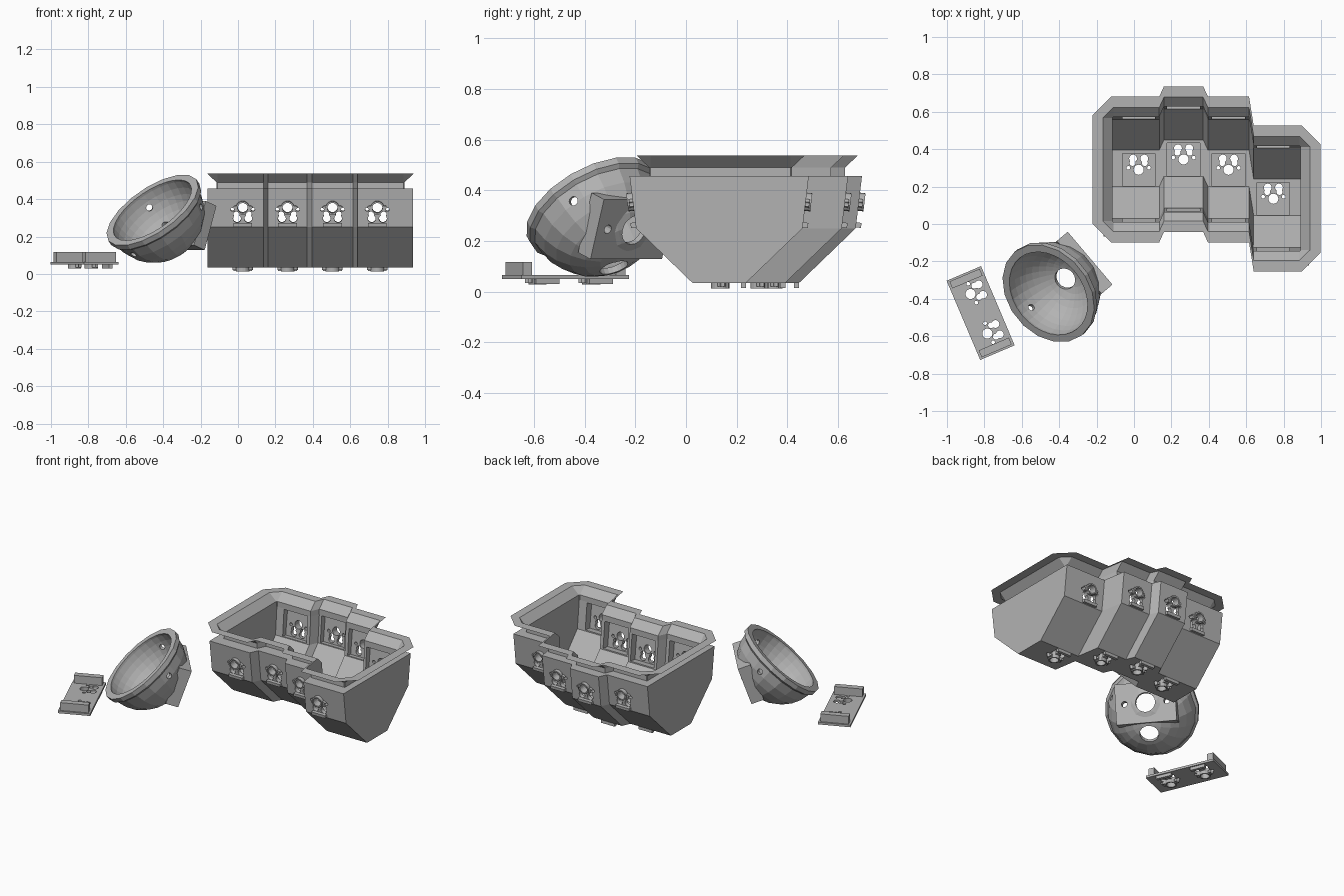
import bpy, bmesh
from math import sin, cos, pi, radians
from mathutils import Matrix, Vector

if "Cube" in bpy.data.objects:
    bpy.data.objects.remove(bpy.data.objects["Cube"])

grey = bpy.data.materials.new("plain grey")
grey.use_nodes = True
grey.diffuse_color = (0.45, 0.45, 0.45, 1)
grey.node_tree.nodes["Principled BSDF"].inputs["Base Color"].default_value = (0.45, 0.45, 0.45, 1)


def finish(bm, name):
    bmesh.ops.recalc_face_normals(bm, faces=bm.faces)
    mesh = bpy.data.meshes.new(name)
    bm.to_mesh(mesh)
    bm.free()
    mesh.materials.append(grey)
    ob = bpy.data.objects.new(name, mesh)
    bpy.context.scene.collection.objects.link(ob)
    return ob


def boolean(ob, tool, operation):
    mod = ob.modifiers.new("cut", 'BOOLEAN')
    mod.operation, mod.object, mod.solver = operation, tool, 'EXACT'
    mod.use_self = True
    tool.hide_render = True
    bpy.context.view_layer.update()
    result = bpy.data.meshes.new_from_object(ob.evaluated_get(bpy.context.evaluated_depsgraph_get()))
    ob.modifiers.clear()
    ob.data = result
    bpy.data.objects.remove(tool)


def bridge(bm, loops, caps=True):
    """Skin a series of closed loops with equal point counts."""
    rows = [[bm.verts.new(p) for p in loop] for loop in loops]
    n = len(rows[0])
    for a, b in zip(rows, rows[1:]):
        for i in range(n):
            j = (i + 1) % n
            bm.faces.new((a[i], a[j], b[j], b[i]))
    if caps:
        bm.faces.new(rows[0])
        bm.faces.new(rows[-1])


def box(bm, M, centre, size):
    bmesh.ops.create_cube(bm, size=1, matrix=M @ Matrix.Translation(centre) @ Matrix.Diagonal((*size, 1)))


def rod(bm, M, u, v, r, n0, n1, sides=20):
    bmesh.ops.create_cone(bm, cap_ends=True, segments=sides, radius1=r, radius2=r, depth=n1 - n0,
                          matrix=M @ Matrix.Translation((u, v, (n0 + n1) / 2)))


def frame(origin, v, n):
    """Local axes: third axis points out of the part."""
    n = Vector(n).normalized()
    v = Vector(v)
    v = (v - n * v.dot(n)).normalized()
    M = Matrix((v.cross(n), v, n)).transposed().to_4x4()
    M.translation = Vector(origin)
    return M


def key_socket(bosses, cuts, M, pocket=True):
    """Bosses outside, switch holes and a square pocket inside."""
    rod(bosses, M, 0, 0, 0.036, -0.01, 0.022)
    for s in (-1, 1):
        rod(bosses, M, s * 0.04, 0.005, 0.016, -0.01, 0.015, 12)
        rod(cuts, M, s * 0.055, 0.01, 0.01, -0.1, 0.05, 12)
        rod(cuts, M, s * 0.033, 0.036, 0.016, -0.1, 0.05, 16)
        rod(cuts, M, s * 0.03, 0.06, 0.021, -0.1, 0.05, 16)
    box(bosses, M, (0, 0.092, 0.005), (0.1, 0.02, 0.03))
    rod(cuts, M, 0, 0, 0.027, -0.1, 0.05)
    if pocket:
        box(cuts, M, (0, 0, -0.075), (0.175, 0.175, 0.1))


# Key well: four staggered columns
shifts = (0.155, 0.21, 0.155, 0)
inner_x = ((0.135, 0), (0.16, 1), (0.37, 1), (0.395, 2), (0.615, 2), (0.64, 3))


def stations(x0, x1):
    return [(x0, shifts[0])] + [(x, shifts[c]) for x, c in inner_x] + [(x1, shifts[3])]


def trough(profile, x0, x1, name):
    bm = bmesh.new()
    bridge(bm, [[(x, y + s, z) for y, z in profile] for x, s in stations(x0, x1)])
    return finish(bm, name)


outer = [(-0.223, 0.457), (-0.197, 0.25), (0.025, 0.035), (0.237, 0.035), (0.46, 0.25), (0.485, 0.457)]
inner = [(-0.145, 0.5), (-0.145, 0.457), (-0.125, 0.27), (0.045, 0.085),
         (0.24, 0.085), (0.405, 0.27), (0.42, 0.457), (0.42, 0.5)]
well = trough(outer, -0.163, 0.936, "key_well")
boolean(well, trough(inner, -0.115, 0.89, "well_cutter"), 'DIFFERENCE')

bosses, cuts = bmesh.new(), bmesh.new()
for col, s in enumerate(shifts):
    x = 0.025 + 0.24 * col
    key_socket(bosses, cuts, frame((x, s + 0.135, 0.035), (0, 1, 0), (0, 0, -1)))
    key_socket(bosses, cuts, frame((x, s - 0.21, 0.355), (0, 0, -1), (0, -1, -0.125)))
    key_socket(bosses, cuts, frame((x, s + 0.473, 0.355), (0, 0, -1), (0, 1, -0.12)))
boolean(well, finish(bosses, "boss_tool"), 'UNION')
boolean(well, finish(cuts, "hole_tool"), 'DIFFERENCE')


# Thin flared rim above the well
def rim_loop(grow, c, z):
    x0, x1 = -0.115 - grow, 0.89 + grow
    lo, hi = -0.145 - grow, 0.418 + grow
    mid = stations(x0 + c, x1 - c)
    front = [(x, lo + s, z) for x, s in mid]
    back = [(x, hi + s, z) for x, s in reversed(mid)]
    right = [(x1, lo + c, z), (x1, hi - c, z)]
    left = [(x0, hi + shifts[0] - c, z), (x0, lo + shifts[0] + c, z)]
    return front + right + back + left


bm = bmesh.new()
bridge(bm, [rim_loop(0, 0.005, 0.455), rim_loop(0, 0.005, 0.49),
            rim_loop(0.05, 0.055, 0.537), rim_loop(0.108, 0.1, 0.537)], caps=False)
finish(bm, "well_rim")

# Ball socket: tilted bowl with a sensor mount
centre = Vector((-0.45, -0.365, 0.33))
axis = Vector((-0.516, -0.416, 0.748)).normalized()
B = frame(centre, (0, 0, 1), axis)
profile = [(0.272 * cos(radians(a)), 0.272 * sin(radians(a))) for a in range(-84, -5, 13)]
profile += [(0.287, -0.015), (0.287, 0.015)]
bm = bmesh.new()
bridge(bm, [[B @ Vector((r * cos(t * pi / 9), r * sin(t * pi / 9), h)) for t in range(18)] for r, h in profile])
bowl = finish(bm, "ball_socket")

side = Vector((0.72, 0.61, -0.33)).normalized()
S = frame(centre, (0, 0, 1), side)
bm = bmesh.new()
box(bm, S, (0, 0, 0.215), (0.37, 0.25, 0.08))
boolean(bowl, finish(bm, "mount_tool"), 'UNION')

bm = bmesh.new()
bmesh.ops.create_uvsphere(bm, u_segments=32, v_segments=20, radius=0.245, matrix=B)
boolean(bowl, finish(bm, "ball_tool"), 'DIFFERENCE')

# Sensor openings, mount screw holes and three bearing holes
bm = bmesh.new()
rod(bm, S, 0, 0, 0.06, 0.1, 0.4)
for u in (-0.13, 0.13):
    rod(bm, S, u, 0, 0.018, 0.1, 0.4, 12)
rod(bm, frame(centre, (0, 1, 0), (0.09, 0.08, -0.235)), 0, 0, 0.058, 0.1, 0.4)
for k in range(3):
    d = Matrix.Rotation(k * 2 * pi / 3, 3, axis) @ Vector((-0.11, -0.09, -0.23))
    rod(bm, frame(centre, axis, d), 0, 0, 0.018, 0.1, 0.4, 12)
boolean(bowl, finish(bm, "socket_hole_tool"), 'DIFFERENCE')

# Thumb plate with two sockets and raised end bars
T = Matrix.Translation((-0.82, -0.476, 0.05)) @ Matrix.Rotation(radians(23), 4, 'Z')
bm = bmesh.new()
box(bm, T, (0, 0, 0.0075), (0.2, 0.46, 0.015))
plate = finish(bm, "thumb_plate")
bars, bosses, cuts = bmesh.new(), bmesh.new(), bmesh.new()
for s in (-1, 1):
    box(bars, T, (0, s * 0.2, 0.036), (0.175, 0.04, 0.062))
    M = T @ Matrix.Translation((-0.01, s * 0.115, 0)) @ frame((0, 0, 0), (1, 0, 0), (0, 0, -1))
    key_socket(bosses, cuts, M, pocket=False)
boolean(plate, finish(bars, "bar_tool"), 'UNION')
boolean(plate, finish(bosses, "thumb_boss_tool"), 'UNION')
boolean(plate, finish(cuts, "thumb_hole_tool"), 'DIFFERENCE')
